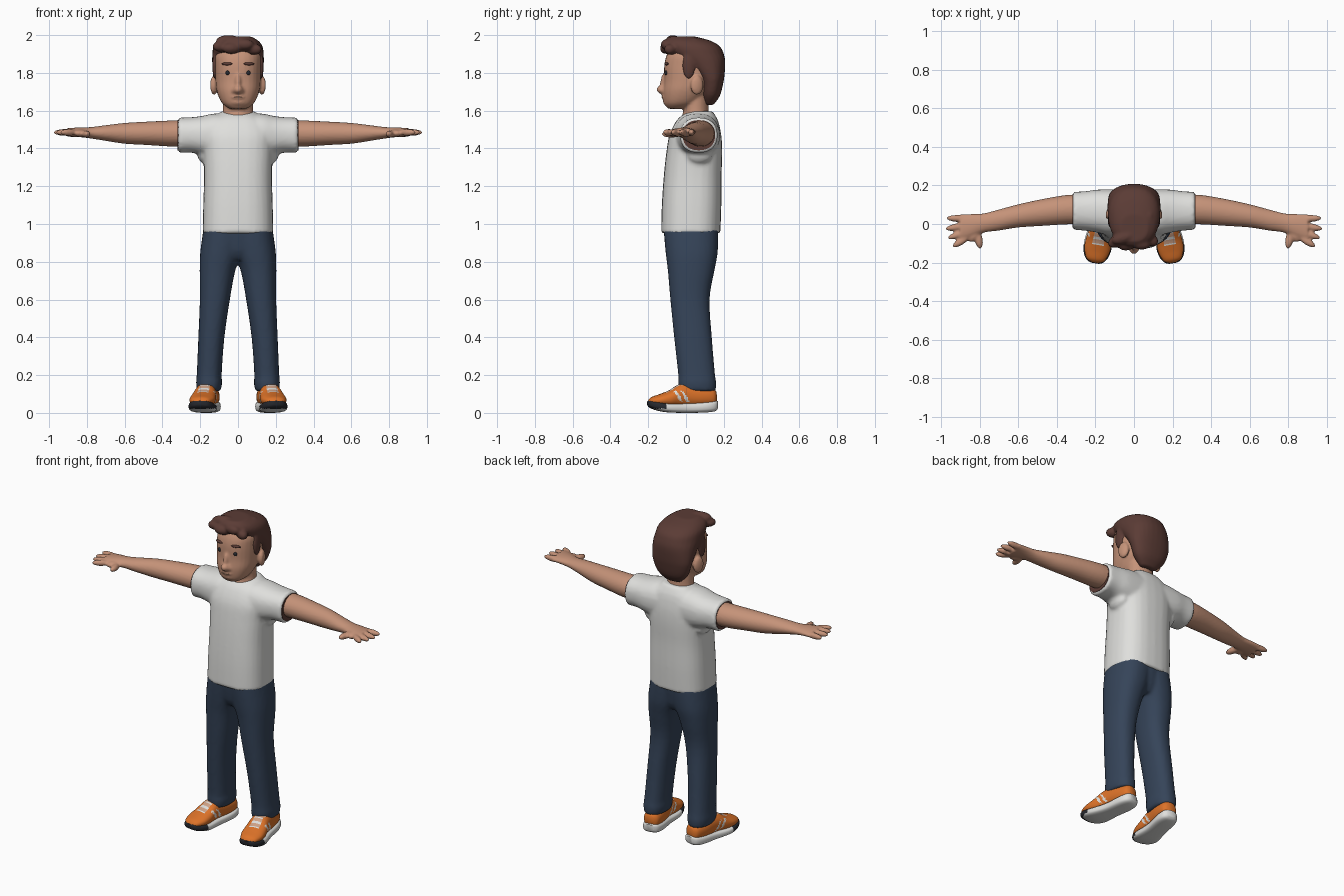
import bpy, bmesh, math, random
from mathutils import Matrix, Vector

cube = bpy.data.objects.get("Cube")
if cube:
    bpy.data.objects.remove(cube)
random.seed(4)


def material(name, r, g, b):
    m = bpy.data.materials.new(name)
    m.use_nodes = True
    m.diffuse_color = (r, g, b, 1)
    bsdf = m.node_tree.nodes["Principled BSDF"]
    bsdf.inputs["Base Color"].default_value = (r, g, b, 1)
    bsdf.inputs["Roughness"].default_value = 0.8
    return m


SKIN = material("skin", 0.56, 0.29, 0.19)
HAIR = material("brown hair", 0.105, 0.045, 0.036)
SHIRT = material("white cotton", 0.74, 0.74, 0.72)
DENIM = material("navy denim", 0.036, 0.058, 0.1)
ORANGE = material("orange suede", 0.72, 0.17, 0.022)
DARK = material("dark rubber", 0.02, 0.022, 0.028)
BEIGE = material("beige tongue", 0.62, 0.36, 0.24)


def loft(bm, axis, stations, seg=28, power=2.3, sub=4):
    """Closed tube through (position, a_min, a_max, b_min, b_max) stations."""
    n = len(stations)
    rows = []
    for i in range(n - 1):
        p = [stations[max(0, min(n - 1, i + k))] for k in (-1, 0, 1, 2)]
        for j in range(sub):
            t = j / sub
            rows.append([0.5 * (2 * b + (c - a) * t + (2 * a - 5 * b + 4 * c - d) * t * t
                                + (3 * b - a - 3 * c + d) * t ** 3) for a, b, c, d in zip(*p)])
    rows.append(stations[-1])
    rings = []
    for s, a0, a1, b0, b1 in rows:
        ring = []
        for k in range(seg):
            t = 2 * math.pi * k / seg
            c, d = math.cos(t), math.sin(t)
            u = (a0 + a1) / 2 + (a1 - a0) / 2 * math.copysign(abs(c) ** (2 / power), c)
            v = (b0 + b1) / 2 + (b1 - b0) / 2 * math.copysign(abs(d) ** (2 / power), d)
            ring.append(bm.verts.new({"x": (s, u, v), "y": (u, s, v), "z": (u, v, s)}[axis]))
        rings.append(ring)
    for r, q in zip(rings, rings[1:]):
        for k in range(seg):
            bm.faces.new((r[k], r[k - 1], q[k - 1], q[k]))
    bm.faces.new(rings[0])
    bm.faces.new(rings[-1])


def blob(bm, centre, size, turn=0, axis="Z"):
    mat = (Matrix.Translation(centre) @ Matrix.Rotation(turn, 4, axis)
           @ Matrix.Diagonal((*size, 1)))
    bmesh.ops.create_uvsphere(bm, u_segments=16, v_segments=10, radius=1, matrix=mat)


def finish(name, bm, mats, mirror=False, voxel=0, smooth=3):
    bmesh.ops.recalc_face_normals(bm, faces=bm.faces)
    mesh = bpy.data.meshes.new(name)
    bm.to_mesh(mesh)
    bm.free()
    for m in mats:
        mesh.materials.append(m)
    mesh.shade_smooth()
    ob = bpy.data.objects.new(name, mesh)
    bpy.context.scene.collection.objects.link(ob)
    if mirror:
        ob.modifiers.new("Mirror", "MIRROR").use_mirror_merge = False
    if voxel:
        r = ob.modifiers.new("Blend", "REMESH")
        r.mode = "VOXEL"
        r.voxel_size = voxel
        r.use_smooth_shade = True
        s = ob.modifiers.new("Soften", "SMOOTH")
        s.factor, s.iterations = 0.5, smooth
    else:
        bpy.ops.object.select_all(action="DESELECT")
        ob.select_set(True)
        bpy.context.view_layer.objects.active = ob
        bpy.ops.object.shade_smooth_by_angle(angle=math.radians(50))
    return ob


def even(rows):
    """Stations symmetric in x from (z, half_width, y_min, y_max)."""
    return [(z, -w, w, y0, y1) for z, w, y0, y1 in rows]


# Head, neck, nose and ears
bm = bmesh.new()
loft(bm, "z", even([(1.5, .1, -.03, .14), (1.56, .088, -.025, .13), (1.6, .08, -.015, .12),
                    (1.7, .08, -.02, .12)]), power=2)
loft(bm, "z", even([(1.61, .045, -.095, .0), (1.64, .085, -.115, .06), (1.7, .112, -.122, .12),
                    (1.76, .12, -.116, .15), (1.84, .123, -.115, .165), (1.9, .12, -.1, .16),
                    (1.96, .08, -.06, .12)]))
blob(bm, (0, -.124, 1.712), (.026, .032, .024))
blob(bm, (0, -.116, 1.755), (.016, .02, .05), -.15, "X")
blob(bm, (0, -.1, 1.648), (.045, .022, .022))
blob(bm, (0, -.118, 1.672), (.035, .012, .012))
for s in (-1, 1):
    blob(bm, (s * .127, .058, 1.735), (.018, .036, .052), s * .3)
    blob(bm, (s * .018, -.122, 1.705), (.014, .016, .014))
finish("head", bm, [SKIN], voxel=.008, smooth=2)

# Eyes, brows and mouth
bm = bmesh.new()
blob(bm, (.055, -.105, 1.8), (.011, .009, .012))
finish("eyes", bm, [DARK], mirror=True)
bm = bmesh.new()
blob(bm, (.058, -.103, 1.848), (.03, .009, .008), .25)
finish("eyebrows", bm, [HAIR], mirror=True)
bm = bmesh.new()
blob(bm, (0, -.124, 1.672), (.024, .007, .003))
finish("mouth", bm, [BEIGE])

# Hair: back mass, crown, sideburns and swept fringe
bm = bmesh.new()
loft(bm, "z", even([(1.63, .05, .1, .145), (1.68, .1, .085, .18), (1.75, .126, .075, .198),
                    (1.8, .134, .045, .205), (1.86, .137, -.02, .208), (1.9, .136, -.08, .2),
                    (1.94, .13, -.11, .18), (1.97, .108, -.115, .13), (1.992, .07, -.09, .05)]))
for s in (-1, 1):
    blob(bm, (s * .12, .015, 1.84), (.016, .035, .075))
for x, y, z, w, turn in [(-.085, -.085, 1.94, .055, .5), (-.035, -.105, 1.93, .05, .2),
                         (.03, -.1, 1.95, .055, -.2), (.085, -.08, 1.925, .045, -.6),
                         (-.05, -.07, 1.97, .07, .3)]:
    blob(bm, (x, y, z), (w, .032, .03), turn)
for k in range(14):
    t = k * 2.4
    blob(bm, (.07 * math.cos(t), .03 + .09 * math.sin(t), 1.965 - .035 * max(0, math.sin(t))),
         (.03, .045, .022), random.uniform(-.6, .6))
finish("hair", bm, [HAIR], voxel=.009, smooth=1)

# T-shirt: torso blended with both sleeves
bm = bmesh.new()
loft(bm, "z", even([(.95, .187, -.132, .182), (1.1, .184, -.128, .187), (1.25, .18, -.118, .188),
                    (1.38, .184, -.104, .192), (1.47, .19, -.088, .187), (1.54, .16, -.055, .172),
                    (1.575, .115, -.022, .155), (1.597, .085, .02, .14)]), power=2.6)
for s in (-1, 1):
    loft(bm, "x", [(0, -.06, .18, 1.36, 1.58), (s * .12, -.06, .18, 1.35, 1.585),
                   (s * .19, -.045, .178, 1.365, 1.572), (s * .25, -.035, .17, 1.378, 1.565),
                   (s * .318, -.03, .166, 1.375, 1.563)])
    blob(bm, (s * .175, .07, 1.37), (.04, .07, .05))
finish("t_shirt", bm, [SHIRT], voxel=.011, smooth=3)

# Dark openings at the sleeve ends
bm = bmesh.new()
loft(bm, "x", [(.31, -.018, .154, 1.39, 1.55), (.319, -.018, .154, 1.39, 1.55)], sub=1)
finish("sleeve_openings", bm, [HAIR], mirror=True)

# Arms and hands
bm = bmesh.new()
loft(bm, "x", [(.22, .0, .155, 1.41, 1.55), (.35, -.002, .15, 1.41, 1.548),
               (.48, -.01, .128, 1.418, 1.542), (.6, -.018, .102, 1.425, 1.535),
               (.7, -.034, .075, 1.44, 1.523), (.78, -.045, .055, 1.453, 1.513),
               (.84, -.07, .052, 1.46, 1.511), (.9, -.095, .05, 1.462, 1.508)], power=2)
for tip_x, tip_y, root_y in [(.935, -.115, -.068), (.96, -.072, -.038),
                             (.972, -.025, -.006), (.967, .03, .028)]:
    root, tip = Vector((.86, root_y, 1.488)), Vector((tip_x, tip_y, 1.482))
    d = tip - root
    blob(bm, (root + tip) / 2, (d.length / 2 + .006, .018, .018), math.atan2(d.y, d.x))
blob(bm, (.805, -.078, 1.476), (.052, .021, .019), -1.75)
blob(bm, (.83, -.055, 1.48), (.045, .03, .02), -.8)
finish("arms", bm, [SKIN], mirror=True, voxel=.007, smooth=2)

# Trousers: one leg mirrored and blended at the hips
bm = bmesh.new()
loft(bm, "z", [(.115, .092, .216, -.036, .157), (.16, .084, .222, -.042, .16),
               (.21, .086, .218, -.042, .153), (.4, .072, .21, -.063, .137),
               (.6, .043, .202, -.083, .125), (.75, .015, .203, -.096, .15),
               (.85, -.02, .2, -.108, .168), (.98, -.05, .182, -.12, .172)])
loft(bm, "z", even([(.81, .1, -.07, .13), (.86, .17, -.1, .155), (.98, .18, -.12, .172)]))
finish("trousers", bm, [DENIM], mirror=True, voxel=.011, smooth=3)

# Shoes, turned outward at the toes
CX = .158
SPLAY = Matrix.Rotation(.17, 3, "Z")
PIVOT = Matrix.Translation((-CX, -.06, 0))


def shoe_rows(rows):
    return [(y, CX - w, CX + w, z0, z1) for y, w, z0, z1 in rows]


def turn_out(bm):
    bmesh.ops.rotate(bm, cent=(0, 0, 0), matrix=SPLAY, space=PIVOT, verts=bm.verts)


# Soles with dark toe bumpers
bm = bmesh.new()
loft(bm, "y", shoe_rows([(-.207, .02, .04, .062), (-.195, .045, .028, .066), (-.16, .066, .014, .062),
                         (-.1, .073, .003, .052), (0, .06, 0, .052), (.1, .06, .002, .06),
                         (.15, .048, .008, .066), (.168, .025, .022, .062)]), power=3.2)
bm.normal_update()
for f in bm.faces:
    c = f.calc_center_median()
    f.material_index = int(c.y < -.125 and c.z > .022)
turn_out(bm)
finish("shoe_soles", bm, [SHIRT, DARK], mirror=True)

# Uppers with beige tongue, pale laces and side flashes
bm = bmesh.new()
loft(bm, "y", shoe_rows([(-.203, .022, .045, .066), (-.185, .048, .04, .084), (-.14, .066, .035, .1),
                         (-.09, .067, .03, .12), (-.045, .06, .03, .148), (.0, .056, .03, .158),
                         (.08, .056, .03, .145), (.14, .047, .035, .132), (.16, .028, .045, .115)]),
     seg=44, power=2.2, sub=7)
for f in bm.faces:
    c = f.calc_center_median()
    off = abs(c.x - CX)
    if -.11 < c.y < -.01 and off < .03 and c.z > .09:
        f.material_index = 2 if (c.y + .11) % .028 < .009 else 1
    elif off > .045 and .06 < c.z < .115:
        slant = c.y + .6 * (c.z - .06)
        if abs(slant + .035) < .008 or abs(slant) < .008:
            f.material_index = 2
turn_out(bm)
finish("shoe_uppers", bm, [ORANGE, BEIGE, SHIRT], mirror=True)
